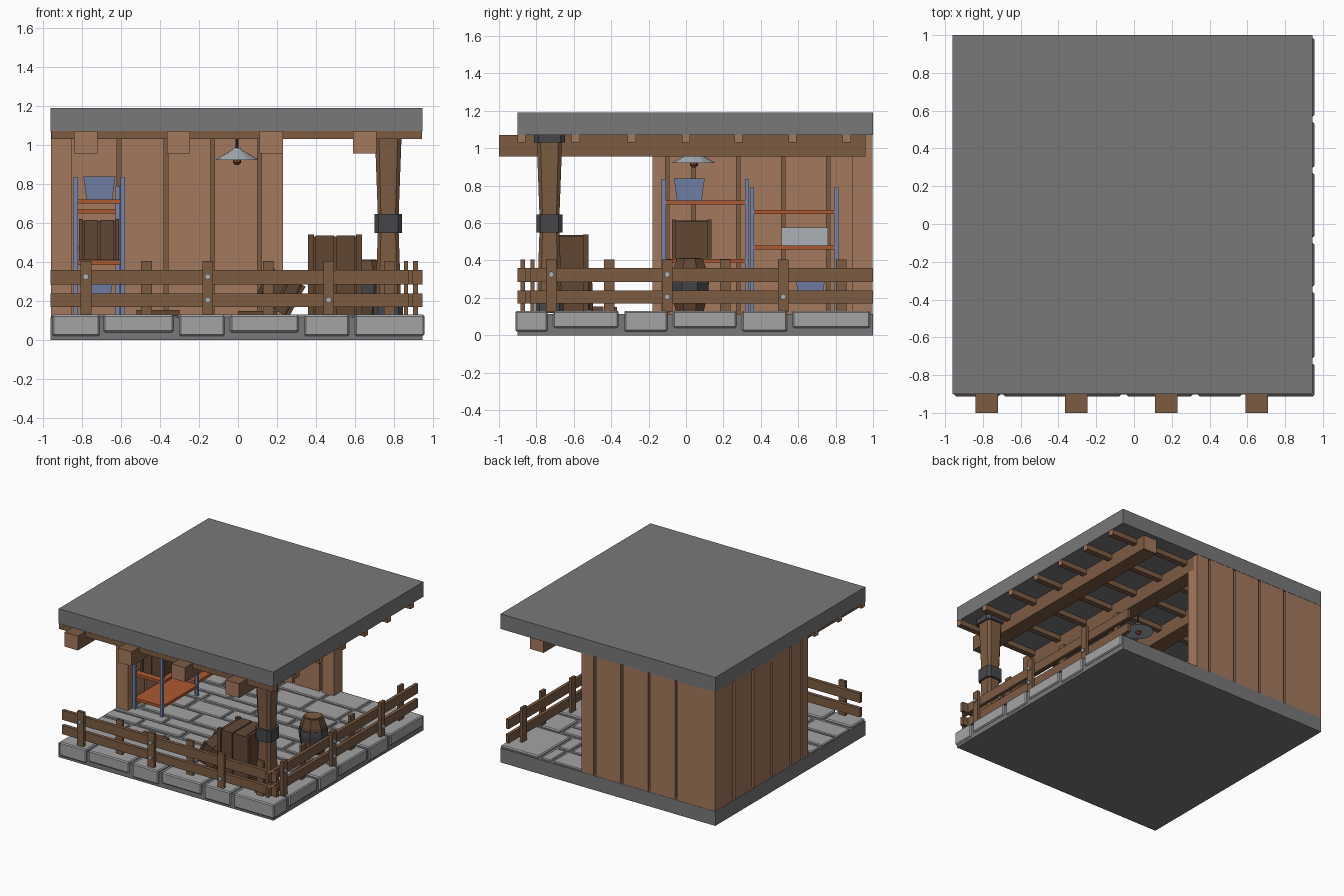
import bpy, bmesh, math, random
from mathutils import Matrix, Vector

if "Cube" in bpy.data.objects:
    bpy.data.objects.remove(bpy.data.objects["Cube"])

random.seed(4)

def mat(name, r, g, b):
    m = bpy.data.materials.new(name)
    m.diffuse_color = (r, g, b, 1)
    m.use_nodes = True
    m.node_tree.nodes["Principled BSDF"].inputs["Base Color"].default_value = m.diffuse_color
    return m

ROOF = mat("dark_grey", .19, .19, .19)
STONE = mat("light_stone", .37, .37, .37)
WALL = mat("light_wood", .37, .19, .11)
WOOD = mat("mid_wood", .20, .107, .055)
DARK = mat("dark_wood", .12, .064, .034)
IRON = mat("iron", .062, .062, .066)
BLUE = mat("blue_metal", .18, .24, .42)
ORANGE = mat("orange_shelf", .42, .10, .03)
PALE = mat("pale_metal", .40, .44, .47)
BULB = mat("bulb_brown", .18, .06, .03)

def finish(name, bm, mats, bevel=0):
    bmesh.ops.recalc_face_normals(bm, faces=bm.faces)
    me = bpy.data.meshes.new(name)
    bm.to_mesh(me)
    bm.free()
    for m in mats:
        me.materials.append(m)
    ob = bpy.data.objects.new(name, me)
    bpy.context.collection.objects.link(ob)
    if bevel:
        md = ob.modifiers.new("bevel", 'BEVEL')
        md.width, md.segments = bevel, 1
    return ob

def boxes(name, bounds, m, bevel=0, end=None):
    """One object from (x0,x1,y0,y1,z0,z1) boxes; end=(axis, material) recolours the end faces."""
    bm = bmesh.new()
    for x0, x1, y0, y1, z0, z1 in bounds:
        M = Matrix.Translation(((x0+x1)/2, (y0+y1)/2, (z0+z1)/2)) @ Matrix.Diagonal((x1-x0, y1-y0, z1-z0, 1))
        bmesh.ops.create_cube(bm, size=1, matrix=M)
    if end:
        bm.normal_update()
        for f in bm.faces:
            f.material_index = int(abs(f.normal[end[0]]) > .9)
    return finish(name, bm, [m, end[1]] if end else [m], bevel)

def loft(name, shape, rings, m, at=(0, 0)):
    """Stack a 2D outline at (z, scale) rings with flat caps."""
    bm = bmesh.new()
    rows = [[bm.verts.new((at[0]+x*s, at[1]+y*s, z)) for x, y in shape] for z, s in rings]
    n = len(shape)
    for a, b in zip(rows, rows[1:]):
        for i in range(n):
            bm.faces.new((a[i], a[(i+1) % n], b[(i+1) % n], b[i]))
    bm.faces.new(rows[0][::-1])
    bm.faces.new(rows[-1])
    return finish(name, bm, [m])

def ngon(n, off=0):
    return [(math.cos(2*math.pi*(i+off)/n), math.sin(2*math.pi*(i+off)/n)) for i in range(n)]

CH = [(1, -.7), (1, .7), (.7, 1), (-.7, 1), (-1, .7), (-1, -.7), (-.7, -1), (.7, -1)]
SQ = [(1, -1), (1, 1), (-1, 1), (-1, -1)]

# roof and base slabs
boxes("roof_slab", [(-.96, .945, -.9, 1, 1.07, 1.19)], ROOF)
boxes("base_slab", [(-.96, .945, -.9, 1, 0, .115)], ROOF)

# edge stones, alternating tall and short
fx = [(-.95, -.71), (-.69, -.33), (-.30, -.07), (-.04, .31), (.34, .57), (.60, .955)]
ry = [(-.71, -.36), (-.33, -.10), (-.07, .27), (.30, .54), (.57, .985)]
edge = [(a, b, -.912, -.74, .02 if i % 2 == 0 else .04, .13) for i, (a, b) in enumerate(fx)]
edge[-1] = (.60, .955, -.912, -.74, .02, .13)
edge += [(.74 if i % 2 else .62, .955, a, b, .04 if i % 2 == 0 else .02, .13) for i, (a, b) in enumerate(ry)]
boxes("edge_stones", edge, STONE, .008)

# floor paving in staggered rows
tiles = []
for i, (y0, y1) in enumerate(ry):
    half = (y0 + y1) / 2
    for k, (a, b) in enumerate([(y0, half-.01), (half+.01, y1)]):
        limit = .715 if i % 2 else .595
        x = -.955 - .17*((2*i+k) % 3)
        while x < limit - .05:
            w = random.choice((.3, .36, .42))
            x0, x1 = max(x, -.955), min(x+w, limit)
            if x1 - x0 > .05:
                tiles.append((x0, x1, a, b, .1, .13 - random.choice((0, .004))))
            x += w + .022
boxes("floor_paving", tiles, STONE, .006)

# plank walls: planks proud of a thin core so the seams read as grooves
def planks(cuts):
    return [(a+.01, b-.01) for a, b in zip(cuts, cuts[1:])]
bx = planks([-.86, -.61, -.37, -.13, .11, .24])
ly = planks([-.19, -.10, .04, .28, .52, .76, .90])
boxes("back_wall_planks", [(a, b, .89, .998, .11, 1.07) for a, b in bx], WALL)
boxes("left_wall_planks", [(-.958, -.85, a, b, .11, 1.07) for a, b in ly], WALL)
boxes("corner_plank", [(-.958, -.85, .89, .998, .11, 1.07)], WALL)
boxes("wall_core", [(-.93, .21, .91, .98, .11, 1.07), (-.94, -.87, -.16, .98, .11, 1.07)], WOOD)

# roof beams and cross rafters with paler cut ends
boxes("roof_beams", [(x-.06, x+.06, -1, .96, .957, 1.072) for x in (-.78, -.305, .17, .65)], WOOD, end=(1, WALL))
boxes("roof_rafters", [(-.955, .943, y-.022, y+.022, 1.03, 1.072)
                       for y in (-.88, -.59, -.29, 0, .28, .57, .86)], WOOD, end=(0, WALL))

# corner post with iron bands
P = (.77, -.73)
loft("corner_post", CH, [(.12, .068), (.6, .052), (1.04, .068)], WOOD, P)
loft("post_middle_band", CH, [(.55, .07), (.645, .07)], IRON, P)
loft("post_top_band", CH, [(1.03, .083), (1.072, .083)], IRON, P)
loft("post_foot_band", CH, [(.12, .076), (.20, .074)], IRON, P)

# fences: rails with posts alternating outside and inside
rz = ((.285, .36), (.17, .24))
boxes("front_fence_rails", [(-.96, .945, -.86, -.832, a, b) for a, b in rz], WOOD)
boxes("right_fence_rails", [(.872, .898, -.9, 1, a, b) for a, b in rz], WOOD)
outer = (-.78, -.155, .465)
boxes("front_fence_posts", [(c-.028, c+.028, -.884, -.86, .125, .405) for c in outer] +
      [(c+.282, c+.338, -.832, -.81, .125, .405) for c in outer], WOOD)
routers = (-.72, -.10, .52)
boxes("right_fence_posts", [(.898, .922, c-.028, c+.028, .125, .405) for c in routers] +
      [(.85, .872, c+.282, c+.338, .125, .405) for c in routers], WOOD)

# fence bolts
bm = bmesh.new()
for i, zs in enumerate(((.325,), (.325, .205), (.205,))):
    for z in zs:
        for pos, axis in (((outer[i], -.888, z), (0, 1, 0)), ((.926, routers[i], z), (1, 0, 0))):
            M = Matrix.Translation(pos) @ Vector(axis).to_track_quat('Z', 'Y').to_matrix().to_4x4()
            bmesh.ops.create_cone(bm, cap_ends=True, segments=8, radius1=.016, radius2=.016, depth=.014, matrix=M)
finish("fence_bolts", bm, [PALE])

# wooden crates: inset panels between proud corner strips
def crate(name, x0, x1, y0, y1, z0, z1, s=.03):
    e = .012
    b = [(x0+e, x1-e, y0+e, y1-e, z0, z1-.01)]
    for a in (x0, x1-s):
        for c in (y0, y1-s):
            b.append((a, a+s, c, c+s, z0, z1))
    w = (x1-x0-2*s) / 2
    for k in range(2):
        b.append((x0+s+k*w+.006, x0+s+(k+1)*w-.006, y0+.004, y1-.004, z0, z1-.005))
    return boxes(name, b, DARK)
crate("tall_crate", .36, .635, -.78, -.52, .125, .54)
crate("shelf_crate", -.815, -.61, -.075, .135, .41, .62, .02)
tip = crate("tipped_crate", -.09, .09, -.09, .09, -.09, .09, .02)
tip.location = (.215, -.6, .245)
tip.rotation_euler = (.1, math.radians(28), .15)
boxes("loose_floor_boards", [(-.52, -.3, -.5, -.44, .125, .155), (.0, .2, -.42, -.37, .125, .15)], DARK)

# barrel
B = (.655, .02)
loft("barrel", ngon(8, .5), [(.125, .08), (.2, .1), (.28, .106), (.345, .1), (.41, .075)], DARK, B)
loft("barrel_band", ngon(8, .5), [(.235, .107), (.28, .111), (.32, .107)], IRON, B)
loft("barrel_lid", ngon(8, .5), [(.40, .06), (.414, .06)], WOOD, B)

# shelf units: blue uprights, orange shelves
def shelf_unit(name, x1, y0, y1, top, levels):
    t = .022
    boxes(name + "_uprights", [(x, x+t, y, y+t, .125, top) for x in (-.843, x1-t) for y in (y0, y1-t)], BLUE)
    boxes(name + "_shelves", [(-.84, x1-.004, y0+.01, y1-.01, z-.011, z+.011) for z in levels], ORANGE)
shelf_unit("near_shelf_unit", -.58, -.13, .337, .835, (.71, .397, .2))
shelf_unit("far_shelf_unit", -.605, .342, .815, .79, (.66, .47, .21))

# things on the shelves
loft("blue_bucket", SQ, [(.721, .066), (.838, .082)], BLUE, (-.71, .018))
boxes("pale_box", [(-.81, -.64, .51, .76, .481, .575)], PALE)
loft("blue_bin", SQ, [(.221, .066), (.295, .078)], BLUE, (-.72, .665))

# hanging lamp
L = (-.005, .042)
loft("lamp_cord", ngon(6), [(.97, .007), (1.072, .007)], IRON, L)
loft("lamp_shade", ngon(12), [(.922, .114), (.975, .025), (.985, .018)], PALE, L)
loft("lamp_bulb", ngon(8), [(.898, .01), (.91, .022), (.93, .02)], BULB, L)
